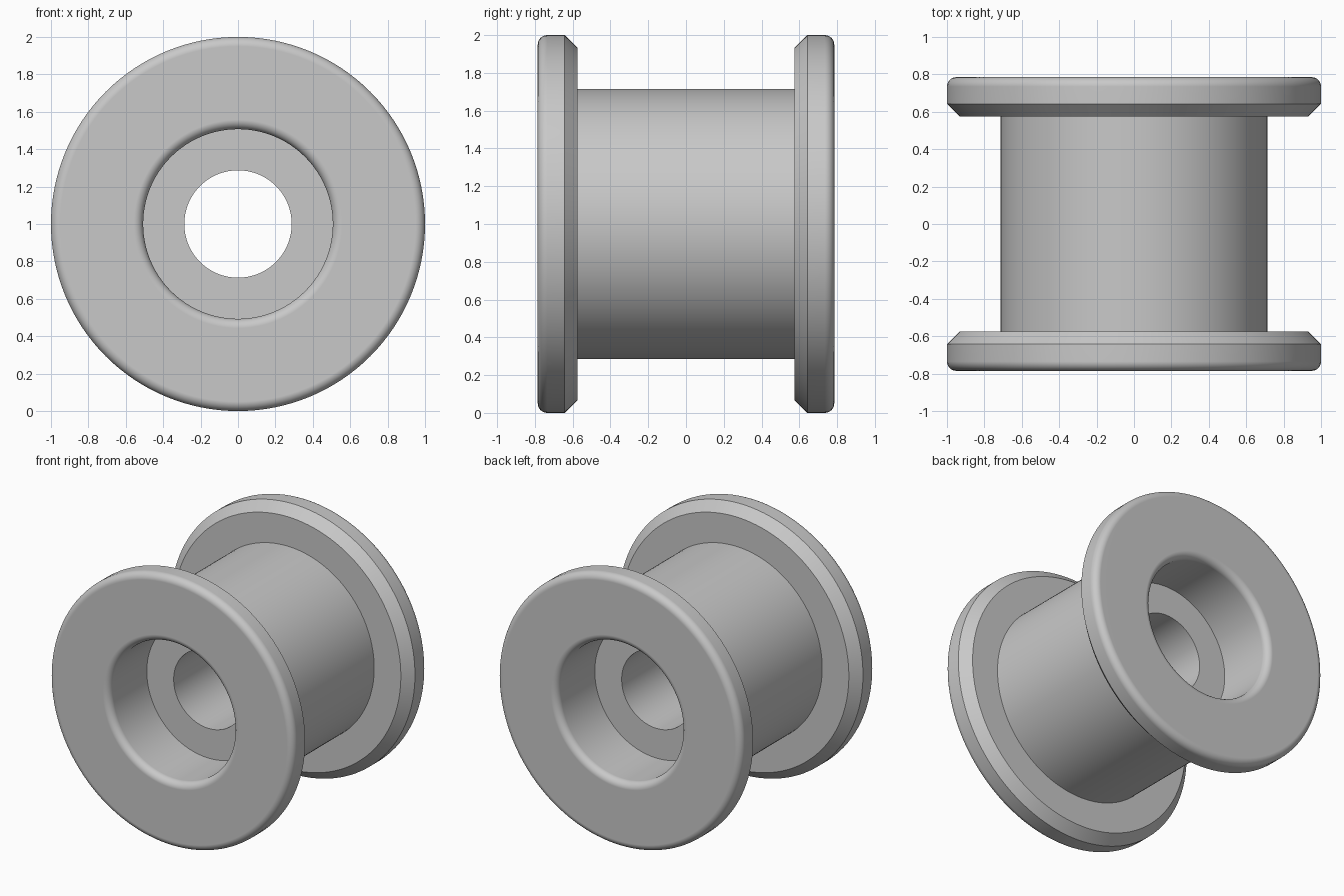
import bpy
import bmesh
from math import sin, cos, pi, radians
from mathutils import Matrix, Vector

cube = bpy.data.objects.get("Cube")
if cube:
    bpy.data.objects.remove(cube, do_unlink=True)

SEGMENTS = 128
FILLET = 0.05       # rounded rims of flange and counterbore
FACE = 0.785        # outer face of each flange

grey = bpy.data.materials.new("plain grey")
grey.use_nodes = True
colour = (0.58, 0.58, 0.58, 1)
grey.diffuse_color = colour
grey.node_tree.nodes["Principled BSDF"].inputs["Base Color"].default_value = colour


def arc(radius, axial, start, end, steps=8):
    """Quarter round in the (radius, axial) plane."""
    angles = [start + (end - start) * i / steps for i in range(steps + 1)]
    return [(radius + FILLET * cos(a), axial + FILLET * sin(a)) for a in angles]


# Half of the cross-section: bore, counterbore, flange, barrel
half = [(0.287, 0.343), (0.507, 0.343)]
half += arc(0.507 + FILLET, FACE - FILLET, pi, pi / 2)
half += arc(1 - FILLET, FACE - FILLET, pi / 2, 0)
half += [(1, 0.642), (0.932, 0.574), (0.714, 0.574)]

# Mirror to a closed cross-section and revolve it around the y axis
section = half + [(r, -y) for r, y in reversed(half)]
bm = bmesh.new()
verts = [bm.verts.new((r, y, 0)) for r, y in section]
edges = [bm.edges.new((v, verts[(i + 1) % len(verts)])) for i, v in enumerate(verts)]
bmesh.ops.spin(bm, geom=verts + edges, cent=(0, 0, 0), axis=(0, 1, 0),
               angle=2 * pi, steps=SEGMENTS, use_merge=True)
bmesh.ops.remove_doubles(bm, verts=bm.verts, dist=1e-5)
bmesh.ops.recalc_face_normals(bm, faces=bm.faces)
bmesh.ops.transform(bm, matrix=Matrix.Translation(Vector((0, 0, 1))), verts=bm.verts)

mesh = bpy.data.meshes.new("flanged_roller")
bm.to_mesh(mesh)
bm.free()
mesh.materials.append(grey)
roller = bpy.data.objects.new("flanged_roller", mesh)
bpy.context.collection.objects.link(roller)

# Smooth rounds, crisp chamfers and flat faces
bpy.ops.object.select_all(action="DESELECT")
roller.select_set(True)
bpy.context.view_layer.objects.active = roller
bpy.ops.object.shade_smooth_by_angle(angle=radians(30))
normals = roller.modifiers.new("flat_face_normals", "WEIGHTED_NORMAL")
normals.keep_sharp = True
